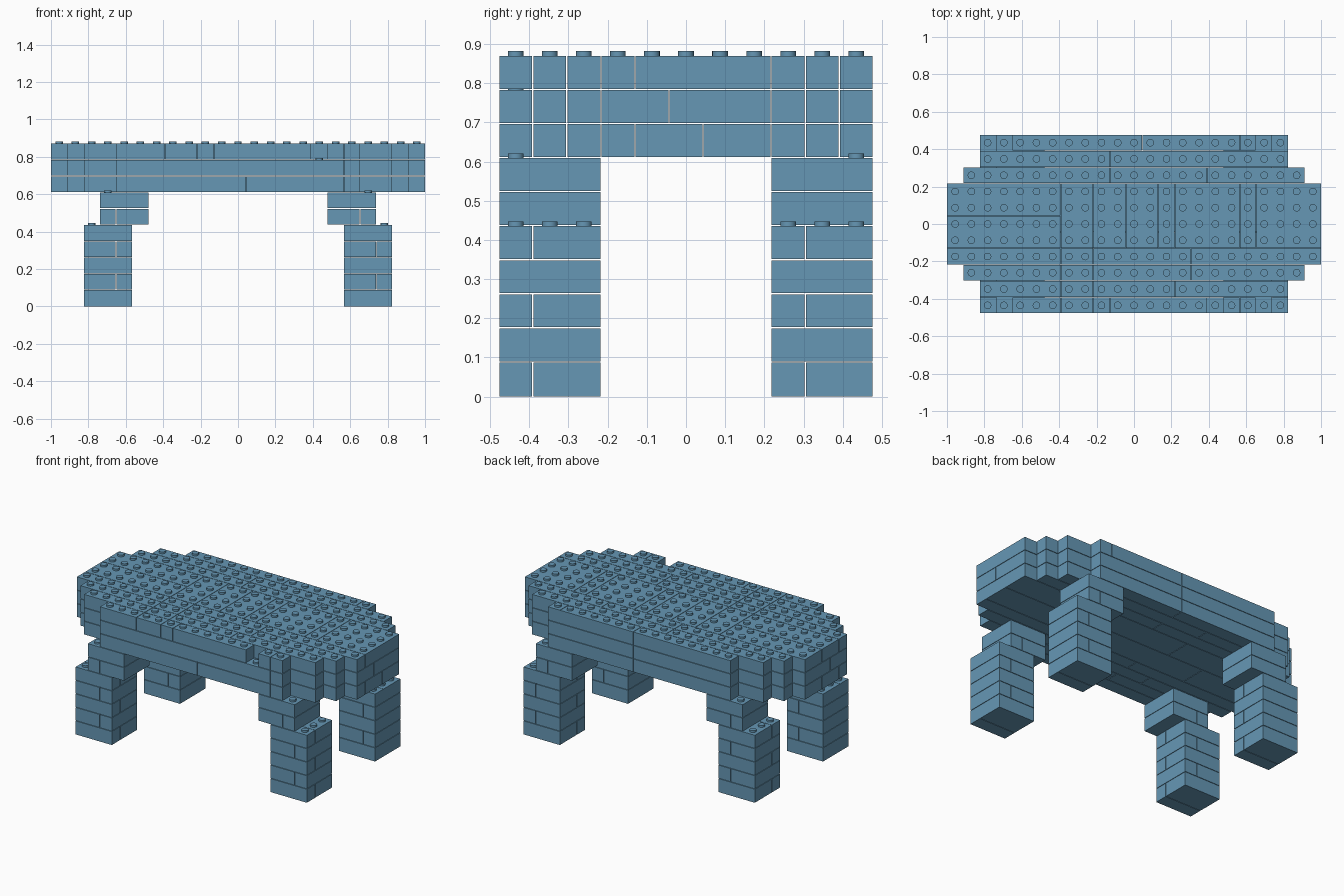
import bpy
import bmesh
from mathutils import Matrix, Vector

cube = bpy.data.objects.get("Cube")
if cube:
    bpy.data.objects.remove(cube, do_unlink=True)

# Grid: the model is 23 x 11 cells, ten courses of cubic cells
COLS, ROWS = 23, 11
U = 2 / COLS
GAP = 0.003
STUD_R, STUD_H = 0.02, 0.012

mat = bpy.data.materials.new("dusty blue")
mat.use_nodes = True
blue = (0.133, 0.31, 0.46, 1)
mat.diffuse_color = blue
mat.node_tree.nodes["Principled BSDF"].inputs["Base Color"].default_value = blue


def grid(x, y, z):
    return Vector(((x - COLS / 2) * U, (y - ROWS / 2) * U, z * U))


def add_brick(bm, x0, x1, y0, y1, level):
    """One brick spanning whole cells, with a thin seam around it."""
    lo, hi = grid(x0, y0, level), grid(x1, y1, level + 1)
    size = hi - lo - Vector((GAP, GAP, GAP))
    centre = (lo + hi) / 2
    # outer ground and deck faces stay on the grid
    centre.z += GAP / 2
    if level == 0:
        size.z += GAP
        centre.z -= GAP / 2
    bmesh.ops.create_cube(bm, size=1, matrix=Matrix.Translation(centre) @ Matrix.Diagonal(size.to_4d()))


def add_stud(bm, col, row, level):
    pos = grid(col + 0.5, row + 0.5, level) + Vector((0, 0, STUD_H / 2))
    bmesh.ops.create_cone(bm, cap_ends=True, segments=20, radius1=STUD_R, radius2=STUD_R,
                          depth=STUD_H, matrix=Matrix.Translation(pos))


def finish(bm, name):
    mesh = bpy.data.meshes.new(name)
    bm.to_mesh(mesh)
    bm.free()
    mesh.materials.append(mat)
    obj = bpy.data.objects.new(name, mesh)
    bpy.context.collection.objects.link(obj)
    bpy.ops.object.select_all(action='DESELECT')
    obj.select_set(True)
    bpy.context.view_layer.objects.active = obj
    bpy.ops.object.shade_smooth_by_angle()


def add_course(name, level, strips):
    """Each strip is (first row, end row, x positions of the brick joints)."""
    bm = bmesh.new()
    for y0, y1, cuts in strips:
        for x0, x1 in zip(cuts, cuts[1:]):
            add_brick(bm, x0, x1, y0, y1, level)
    finish(bm, name)


# Deck: three courses with staggered joints
add_course("deck_bottom", 7, [
    (0, 1, [4, 12, 18, 19]), (1, 2, [2, 10, 21]), (2, 3, [1, 8, 16, 22]),
    (3, 4, [0, 10, 23]), (4, 6, [0, 6, 14, 23]), (6, 8, [0, 9, 17, 23]),
    (8, 9, [1, 12, 22]), (9, 10, [2, 9, 21]), (10, 11, [4, 12, 19])])
add_course("deck_middle", 8, [
    (0, 1, [4, 18, 19]), (1, 2, [2, 13, 21]), (2, 3, [1, 22]),
    (3, 5, [0, 9, 23]), (5, 8, [0, 12, 23]),
    (8, 9, [1, 22]), (9, 10, [2, 21]), (10, 11, [4, 12, 19])])
add_course("deck_top", 9, [
    (0, 1, [4, 7, 9, 10, 16]), (0, 1, [17, 18, 19]),
    (1, 2, [2, 7, 9, 14, 21]), (2, 3, [1, 7, 9, 15, 22]), (3, 4, [0, 7, 9, 15, 23]),
    (4, 6, [0, 7]), (6, 8, [0, 7]), (4, 8, [7, 9, 11, 13, 14, 18, 19, 23]),
    (8, 9, [1, 10, 16, 22]), (9, 10, [2, 10, 21]), (10, 11, [4, 12, 18, 19])])

# Deck studs: the ends step in towards front and back; one brick is missing
bm = bmesh.new()
inset = {5: 4, 4: 2, 3: 1}
for row in range(ROWS):
    start = inset.get(abs(row - ROWS // 2), 0)
    for col in range(start, COLS - start):
        missing = (col, row) == (16, 0)
        add_stud(bm, col, row, 9 if missing else 10)
finish(bm, "deck_studs")

# Legs: five courses with alternating joints, then a shifted two-course block
for side, x, shift in (("right", 2, 1), ("left", 18, -1)):
    for end, y in (("front", 0), ("back", 8)):
        bm = bmesh.new()
        for level in range(5):
            if level % 2:
                add_brick(bm, x, x + 2, y, y + 3, level)
                add_brick(bm, x + 2, x + 3, y, y + 3, level)
            else:
                add_brick(bm, x, x + 3, y, y + 1, level)
                add_brick(bm, x, x + 3, y + 1, y + 3, level)
        outer = x if shift > 0 else x + 2
        for row in range(y, y + 3):
            add_stud(bm, outer, row, 5)
        finish(bm, f"{end}_{side}_leg")

        bm = bmesh.new()
        ux = x + shift
        joint = ux + (1 if shift > 0 else 2)
        add_brick(bm, ux, joint, y, y + 3, 5)
        add_brick(bm, joint, ux + 3, y, y + 3, 5)
        add_brick(bm, ux, ux + 3, y, y + 3, 6)
        add_stud(bm, outer + shift, 0 if end == "front" else ROWS - 1, 7)
        finish(bm, f"{end}_{side}_upper_leg")
